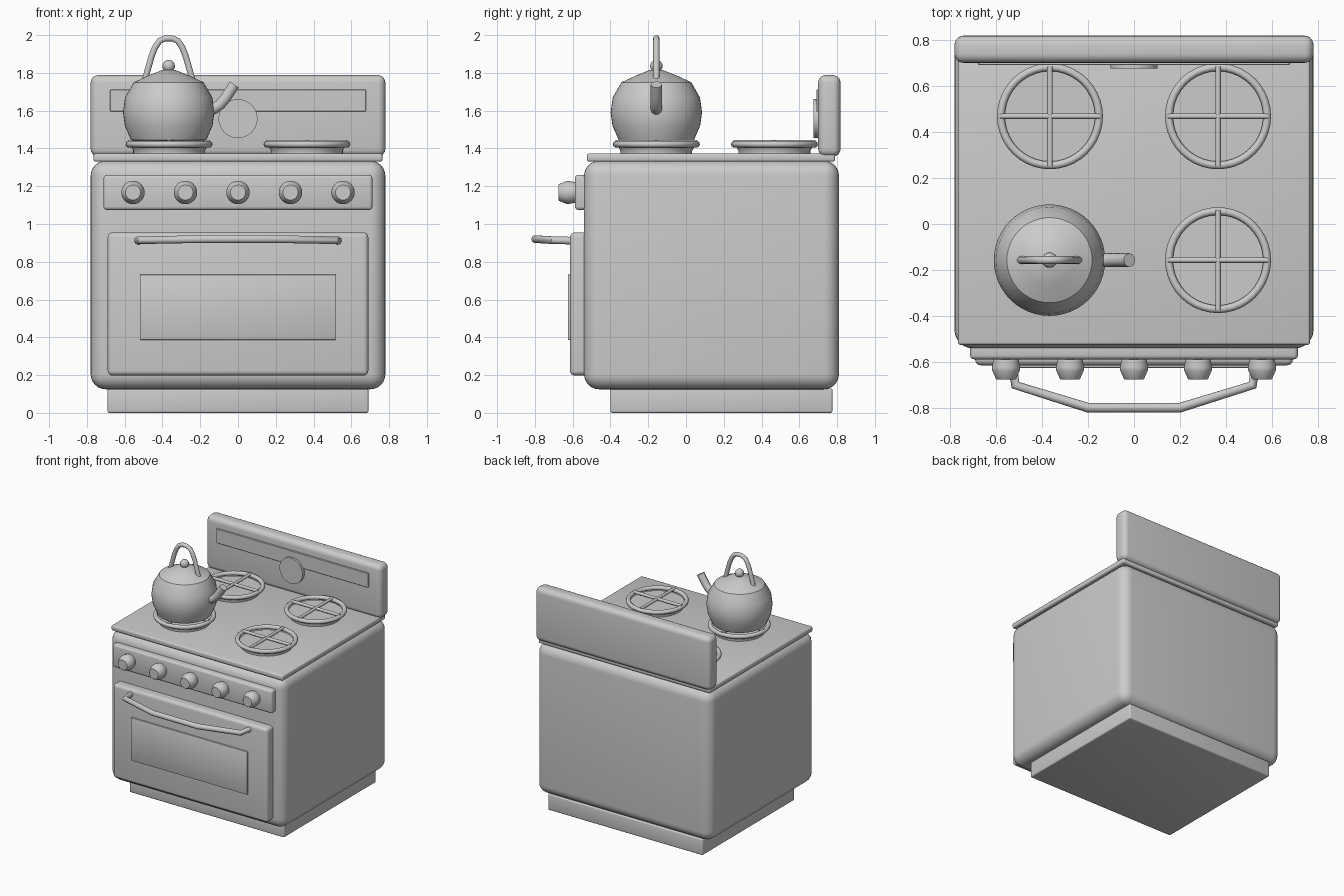
import bpy
import bmesh
import math
from mathutils import Matrix, Vector

if "Cube" in bpy.data.objects:
    bpy.data.objects.remove(bpy.data.objects["Cube"], do_unlink=True)

# One plain grey enamel for everything
GREY = (0.6, 0.6, 0.6, 1)
mat = bpy.data.materials.new("grey_enamel")
mat.use_nodes = True
mat.diffuse_color = GREY
mat.node_tree.nodes["Principled BSDF"].inputs["Base Color"].default_value = GREY


def finish(ob, angle=35):
    """Assign the material and smooth everything but the sharp edges."""
    ob.data.materials.clear()
    ob.data.materials.append(mat)
    bpy.ops.object.select_all(action="DESELECT")
    ob.select_set(True)
    bpy.context.view_layer.objects.active = ob
    bpy.ops.object.shade_smooth_by_angle(angle=math.radians(angle))
    return ob


def add_mesh(name, bm):
    mesh = bpy.data.meshes.new(name)
    bm.to_mesh(mesh)
    bm.free()
    ob = bpy.data.objects.new(name, mesh)
    bpy.context.collection.objects.link(ob)
    return ob


def box(name, x, y, z, bevel=0.01, segments=3):
    """Rounded box, symmetric in x; y and z are (low, high) pairs."""
    bm = bmesh.new()
    bmesh.ops.create_cube(bm, size=1)
    size = Vector((2 * x, y[1] - y[0], z[1] - z[0]))
    centre = Vector((0, sum(y) / 2, sum(z) / 2))
    bmesh.ops.scale(bm, vec=size, verts=bm.verts)
    bmesh.ops.translate(bm, vec=centre, verts=bm.verts)
    bmesh.ops.bevel(bm, geom=bm.edges[:], offset=bevel, segments=segments,
                    profile=0.5, affect="EDGES")
    return finish(add_mesh(name, bm))


def lathe(name, profile, location, steps=48, tilt=0, angle=35):
    """Spin (radius, height) points around z, then tilt about x."""
    bm = bmesh.new()
    verts = [bm.verts.new((r, 0, h)) for r, h in profile]
    edges = [bm.edges.new(pair) for pair in zip(verts, verts[1:])]
    bmesh.ops.spin(bm, geom=verts + edges, cent=(0, 0, 0), axis=(0, 0, 1),
                   angle=2 * math.pi, steps=steps)
    bmesh.ops.remove_doubles(bm, verts=bm.verts, dist=0.0002)
    bmesh.ops.recalc_face_normals(bm, faces=bm.faces)
    bm.transform(Matrix.Translation(location) @ Matrix.Rotation(tilt, 4, "X"))
    return finish(add_mesh(name, bm), angle)


def tube(name, points, radius, closed=False, angle=50):
    """Round tube along a path, turned into a mesh."""
    curve = bpy.data.curves.new(name, "CURVE")
    curve.dimensions = "3D"
    curve.bevel_depth = radius
    curve.bevel_resolution = 3
    curve.use_fill_caps = True
    spline = curve.splines.new("POLY")
    spline.points.add(len(points) - 1)
    for point, co in zip(spline.points, points):
        point.co = (*co, 1)
    spline.use_cyclic_u = closed
    ob = bpy.data.objects.new(name, curve)
    bpy.context.collection.objects.link(ob)
    bpy.ops.object.select_all(action="DESELECT")
    ob.select_set(True)
    bpy.context.view_layer.objects.active = ob
    bpy.ops.object.convert(target="MESH")
    return finish(bpy.context.object, angle)


# Cabinet
box("plinth", 0.69, (-0.40, 0.775), (0, 0.13), 0.01)
box("oven_body", 0.78, (-0.54, 0.81), (0.125, 1.335), 0.08, 6)
box("cooktop", 0.765, (-0.525, 0.79), (1.33, 1.373), 0.012)
box("backguard", 0.78, (0.70, 0.818), (1.357, 1.788), 0.04, 5)
box("backguard_panel", 0.677, (0.69, 0.72), (1.595, 1.712), 0.003, 1)
FACING = math.pi / 2
lathe("clock_face", [(0, 0), (0.103, 0), (0.103, 0.035), (0, 0.035)],
      (0, 0.71, 1.558), tilt=FACING)

# Front: control panel, door, window, handle
box("control_panel", 0.712, (-0.588, -0.50), (1.074, 1.26), 0.018)
box("oven_door", 0.69, (-0.614, -0.50), (0.198, 0.955), 0.025, 4)
box("door_window", 0.52, (-0.626, -0.60), (0.386, 0.733), 0.006, 2)
side = [(0.53, -0.60, 0.912), (0.515, -0.70, 0.914), (0.20, -0.798, 0.92)]
tube("door_handle", side + [(-x, y, z) for x, y, z in reversed(side)], 0.021)
for i in range(5):
    lathe(f"control_knob_{i + 1}",
          [(0, 0), (0.053, 0), (0.062, 0.045), (0.06, 0.055), (0.044, 0.092),
           (0.04, 0.096), (0, 0.096)],
          (0.278 * (i - 2), -0.58, 1.167), 32, FACING, 30)

# Burners: shallow pan, round grate, crossed bars
FRONT, BACK, ACROSS = -0.157, 0.468, 0.365
for row, y in (("front", FRONT), ("back", BACK)):
    for hand, x in (("right", -ACROSS), ("left", ACROSS)):
        tag = f"{row}_{hand}"
        lathe(f"burner_pan_{tag}",
              [(0, 0), (0.19, 0), (0.19, 0.018), (0.2, 0.036), (0, 0.036)],
              (x, y, 1.37))
        ring = [(x + 0.213 * math.cos(a), y + 0.213 * math.sin(a), 1.422)
                for a in (2 * math.pi * k / 40 for k in range(40))]
        tube(f"grate_ring_{tag}", ring, 0.017, True)
        for axis, dx, dy in (("x", 0.217, 0), ("y", 0, 0.217)):
            tube(f"grate_bar_{axis}_{tag}",
                 [(x - dx, y - dy, 1.433), (x + dx, y + dy, 1.433)], 0.012)

# Kettle on the front right burner
KX, KY = -0.367, FRONT
lathe("kettle_body",
      [(0, 1.432), (0.165, 1.432), (0.2, 1.446), (0.232, 1.52), (0.242, 1.59),
       (0.231, 1.67), (0.185, 1.75), (0.11, 1.785), (0.035, 1.815), (0, 1.815)],
      (KX, KY, 0), angle=28)
ball = [(0.033 * math.sin(math.pi * k / 12), -0.033 * math.cos(math.pi * k / 12))
        for k in range(13)]
lathe("kettle_lid_knob", ball, (KX, KY, 1.836), 24)
arch = [(0.125, 1.765), (0.107, 1.83), (0.09, 1.89), (0.072, 1.935),
        (0.048, 1.97), (0.018, 1.983)]
tube("kettle_handle",
     [(KX - x, KY, z) for x, z in arch]
     + [(KX + x, KY, z) for x, z in reversed(arch)], 0.017)
tube("kettle_spout",
     [(-0.2, KY, 1.597), (-0.13, KY, 1.608), (-0.095, KY, 1.632),
      (-0.065, KY, 1.668), (-0.02, KY, 1.738)], 0.03)
